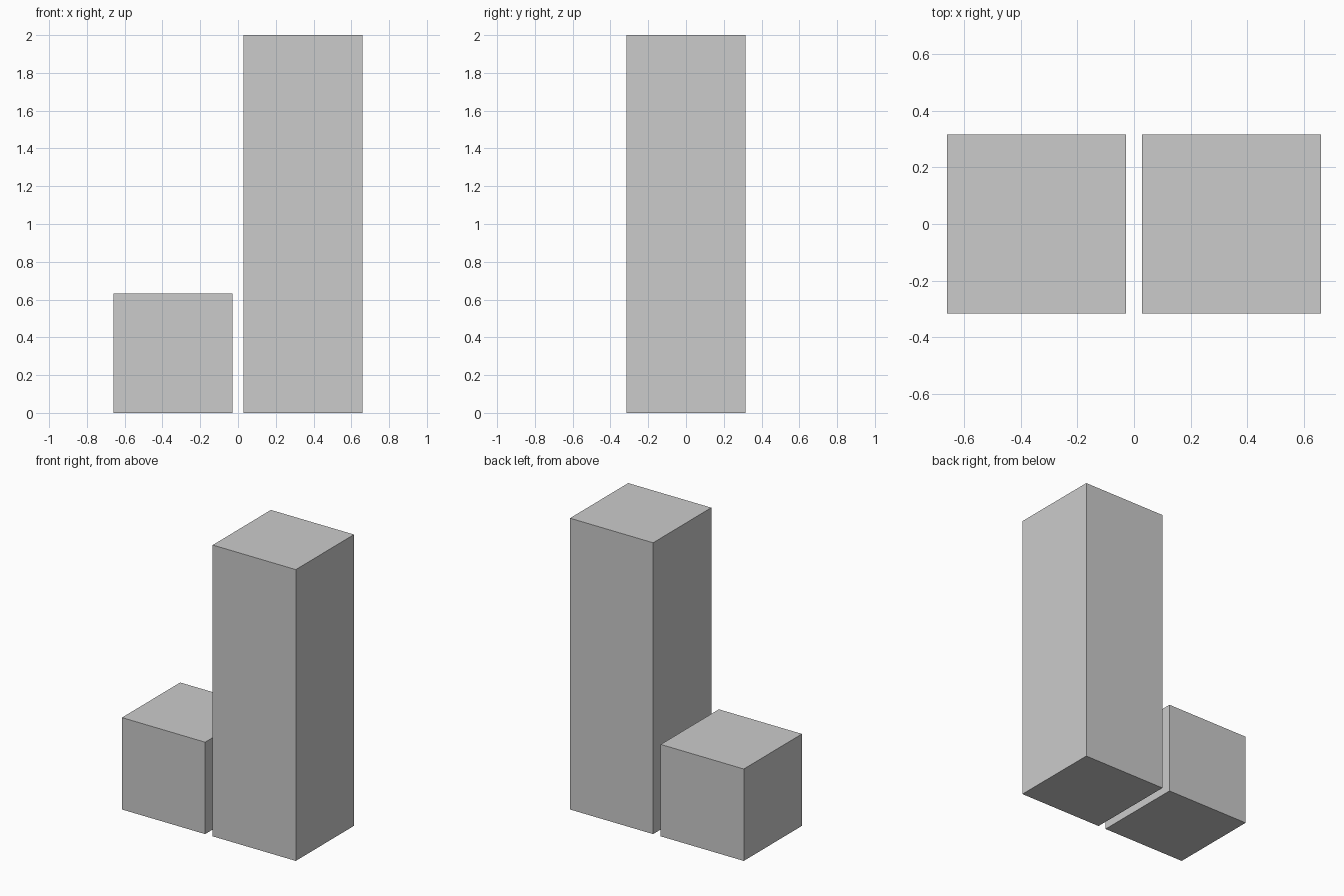
import bpy

if "Cube" in bpy.data.objects:
    bpy.data.objects.remove(bpy.data.objects["Cube"])

SIDE = 0.631   # square footprint of both blocks
GAP = 0.058    # slot between them


def block(name, x, height):
    """Square block standing on the ground."""
    bpy.ops.mesh.primitive_cube_add(size=1, location=(x, 0, height / 2))
    obj = bpy.context.object
    obj.name = name
    obj.scale = (SIDE, SIDE, height)
    bpy.ops.object.transform_apply(location=False, rotation=False, scale=True)
    return obj


offset = (SIDE + GAP) / 2

# Short cube on the left, tall pillar on the right
block("short_block", -offset, SIDE)
block("tall_block", offset, 2.0)
